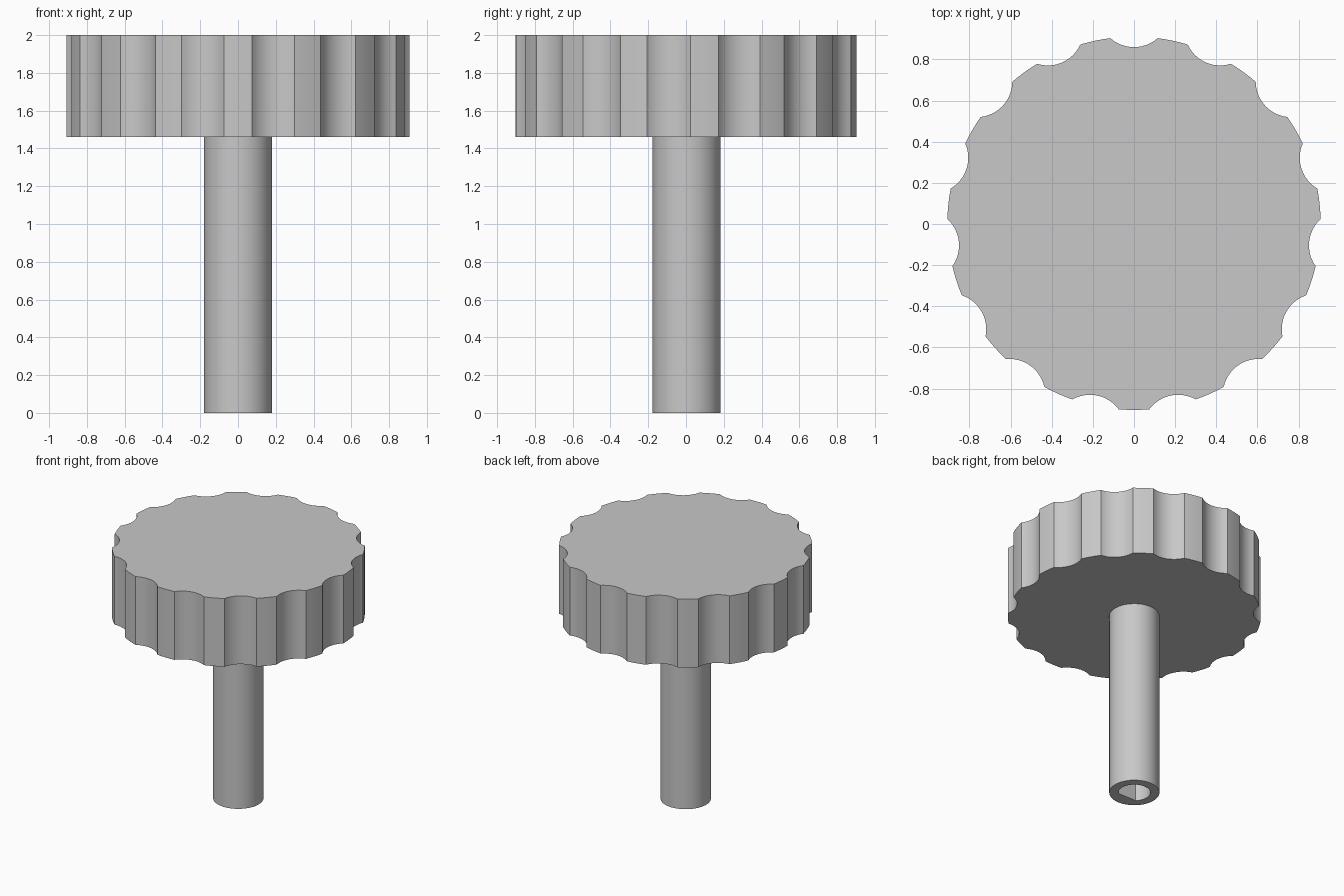
import bpy, bmesh
from math import sin, cos, tau, radians, asin, sqrt

cube = bpy.data.objects.get("Cube")
if cube:
    bpy.data.objects.remove(cube, do_unlink=True)

CENTRE_Y = 0.0035
HEAD_R, HEAD_LOW, HEAD_TOP = 0.907, 1.46, 2.0
NOTCHES, NOTCH_HALF, NOTCH_R = 15, radians(7.3), 0.174
SHAFT_R, BORE_R, BORE_DEPTH, SIDES = 0.18, 0.115, 0.8, 64

grey = bpy.data.materials.new("plain grey")
grey.use_nodes = True
colour = (0.58, 0.58, 0.58, 1)
grey.diffuse_color = colour
grey.node_tree.nodes["Principled BSDF"].inputs["Base Color"].default_value = colour


def loft(name, rings):
    """Skin a stack of (outline, height) rings and cap both ends."""
    bm = bmesh.new()
    loops = [[bm.verts.new((x, y + CENTRE_Y, z)) for x, y in outline]
             for outline, z in rings]
    for low, high in zip(loops, loops[1:]):
        for i in range(len(low)):
            j = (i + 1) % len(low)
            bm.faces.new((low[i], low[j], high[j], high[i]))
    bm.faces.new(loops[0][::-1])
    bm.faces.new(loops[-1])
    bmesh.ops.recalc_face_normals(bm, faces=bm.faces)
    mesh = bpy.data.meshes.new(name)
    bm.to_mesh(mesh)
    bm.free()
    mesh.materials.append(grey)
    obj = bpy.data.objects.new(name, mesh)
    bpy.context.collection.objects.link(obj)
    bpy.ops.object.select_all(action='DESELECT')
    obj.select_set(True)
    bpy.context.view_layer.objects.active = obj
    bpy.ops.object.shade_smooth_by_angle(angle=radians(30))
    return obj


def polar(r, a):
    return r * cos(a), r * sin(a)


def scalloped_outline(steps=12, land_steps=4):
    """Round grip outline with scooped notches, one facing the back."""
    half_chord = HEAD_R * sin(NOTCH_HALF)
    sweep = asin(half_chord / NOTCH_R)
    scoop_centre = HEAD_R * cos(NOTCH_HALF) + sqrt(NOTCH_R ** 2 - half_chord ** 2)
    pitch = tau / NOTCHES
    points = []
    for n in range(NOTCHES):
        a = tau / 4 + n * pitch
        for k in range(steps + 1):
            t = sweep * (2 * k / steps - 1)
            u, v = scoop_centre - NOTCH_R * cos(t), NOTCH_R * sin(t)
            points.append((u * cos(a) - v * sin(a), u * sin(a) + v * cos(a)))
        land = pitch - 2 * NOTCH_HALF
        for k in range(1, land_steps):
            points.append(polar(HEAD_R, a + NOTCH_HALF + land * k / land_steps))
    return points


# Scalloped grip
grip = scalloped_outline()
loft("knob_head", [(grip, HEAD_LOW), (grip, HEAD_TOP)])

# Shaft with a D-shaped bore, flat side to the front
angles = [tau * i / SIDES for i in range(SIDES)]
outer = [polar(SHAFT_R, a) for a in angles]
flat_y = -BORE_R * sin(tau / 8)
bore = []
for a in angles:
    r = BORE_R
    if sin(a) < 0:
        r = min(r, flat_y / sin(a))
    bore.append(polar(r, a))
loft("shaft", [(outer, HEAD_LOW), (outer, 0), (bore, 0), (bore, BORE_DEPTH)])
